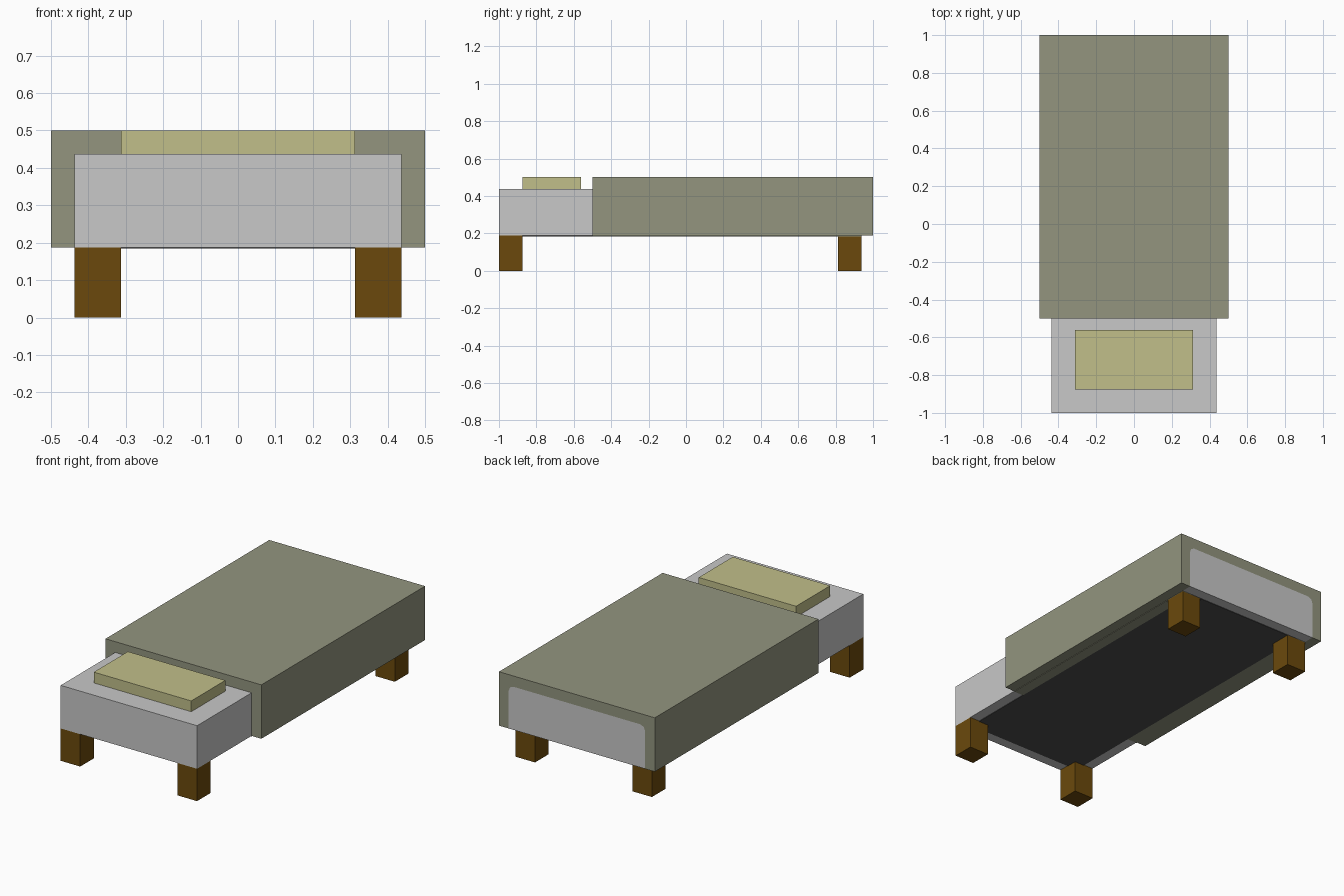
import bpy, bmesh

if "Cube" in bpy.data.objects:
    bpy.data.objects.remove(bpy.data.objects["Cube"])


def material(name, r, g, b):
    # sRGB 0-255 converted to linear
    lin = [((c / 255 + 0.055) / 1.055) ** 2.4 if c > 10 else c / 255 / 12.92 for c in (r, g, b)]
    m = bpy.data.materials.new(name)
    m.diffuse_color = (*lin, 1)
    m.use_nodes = True
    m.node_tree.nodes["Principled BSDF"].inputs["Base Color"].default_value = m.diffuse_color
    return m


GREEN = material("blanket_green", 147, 149, 127)
GREY = material("sheet_grey", 200, 200, 200)
YELLOW = material("pillow_yellow", 193, 191, 138)
BROWN = material("wood_brown", 107, 73, 12)
DARK = material("underside_dark", 77, 77, 77)


def extrude(name, profile, y0, y1, mat):
    """Extrude an (x, z) outline along y."""
    bm = bmesh.new()
    face = bm.faces.new([bm.verts.new((x, y0, z)) for x, z in profile])
    new = bmesh.ops.extrude_face_region(bm, geom=[face])["geom"]
    bmesh.ops.translate(bm, vec=(0, y1 - y0, 0),
                        verts=[v for v in new if isinstance(v, bmesh.types.BMVert)])
    bmesh.ops.recalc_face_normals(bm, faces=bm.faces)
    mesh = bpy.data.meshes.new(name)
    bm.to_mesh(mesh)
    bm.free()
    mesh.materials.append(mat)
    obj = bpy.data.objects.new(name, mesh)
    bpy.context.collection.objects.link(obj)
    return obj


def box(name, x0, x1, y0, y1, z0, z1, mat):
    return extrude(name, [(x0, z0), (x1, z0), (x1, z1), (x0, z1)], y0, y1, mat)


U = 1 / 16          # the model sits on a 1/16 grid
LOW = 3 * U         # underside of the bed
TOP = 8 * U         # top of blanket and pillow

# Mattress: exposed head end, and covered part with clipped top corners
C = 0.03
half = [(7 * U, LOW), (7 * U, 7 * U - C), (7 * U - C * 0.3, 7 * U - C * 0.3), (7 * U - C, 7 * U)]
arch = half + [(-x, z) for x, z in reversed(half)]
box("mattress", -7 * U, 7 * U, -1, -0.5, LOW, 7 * U, GREY)
extrude("covered_mattress", arch, -0.5, 1, GREY)

# Blanket draped over the mattress, open at the foot and below
extrude("blanket", arch + [(-0.5, LOW), (-0.5, TOP), (0.5, TOP), (0.5, LOW)], -0.5, 1, GREEN)

# Pillow
box("pillow", -5 * U, 5 * U, -14 * U, -9 * U, 7 * U, TOP, YELLOW)

# Dark panel under the bed
T = 0.003
box("underside_panel", -6 * U, 6 * U, -15 * U, 15 * U, LOW - T, LOW, DARK)

# Tucked blanket hems and legs on both sides
for side, s in (("left", -1), ("right", 1)):
    a, b = sorted((s * 6 * U, s * 7 * U))
    box(f"{side}_blanket_hem", a, b, -0.5, 15 * U, LOW - T, LOW, GREEN)
    a, b = sorted((s * 5 * U, s * 7 * U))
    for end, y in (("front", -1), ("back", 13 * U)):
        box(f"{end}_{side}_leg", a, b, y, y + 2 * U, 0, LOW, BROWN)
